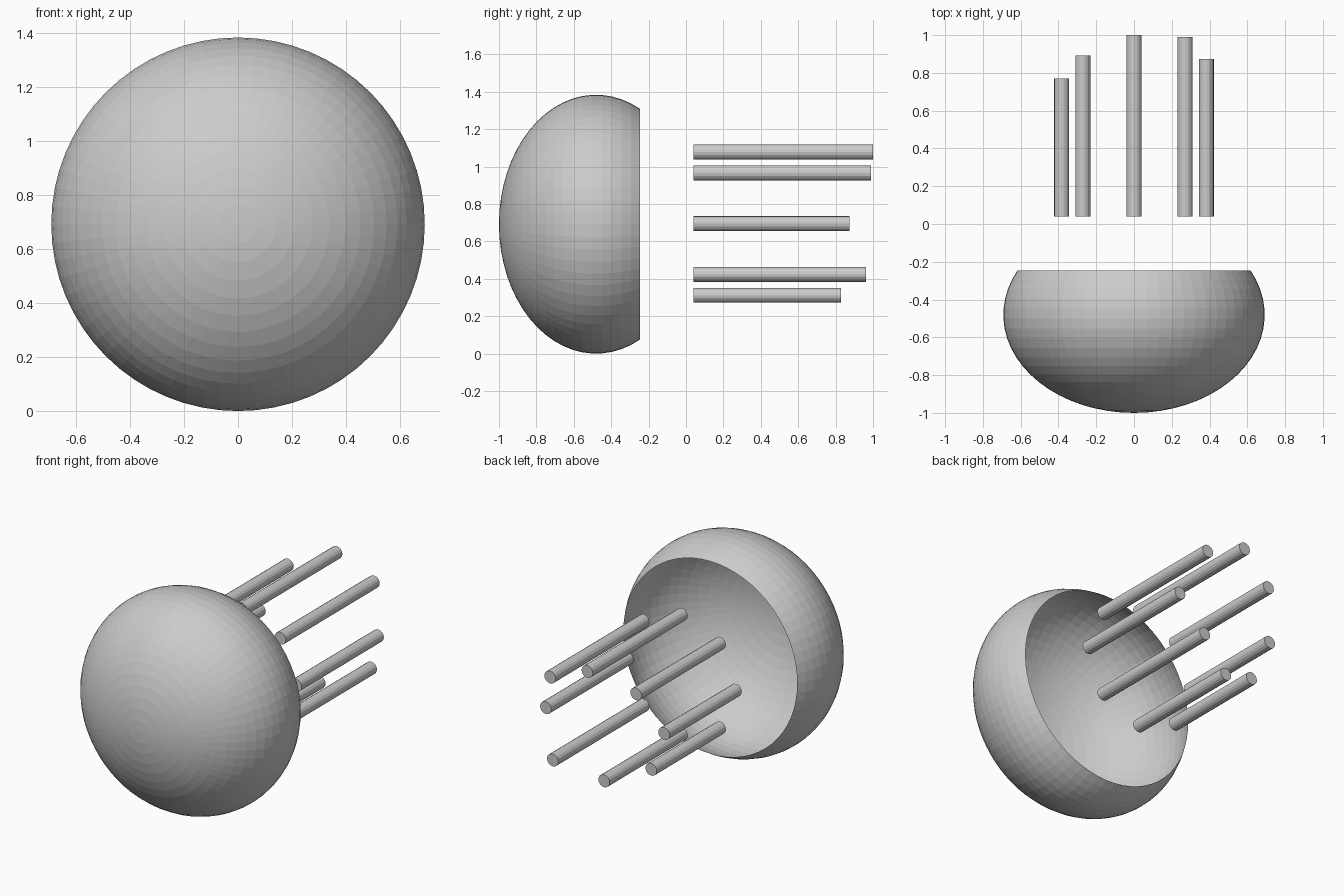
import bpy, bmesh
from math import sin, cos, pi

if "Cube" in bpy.data.objects:
    bpy.data.objects.remove(bpy.data.objects["Cube"])

R, DEPTH = 0.692, 0.519      # bell radius and half depth along y
CY, CZ = -0.481, 0.692       # bell centre


def make_object(name, bm):
    bmesh.ops.recalc_face_normals(bm, faces=bm.faces)
    mesh = bpy.data.meshes.new(name)
    bm.to_mesh(mesh)
    bm.free()
    ob = bpy.data.objects.new(name, mesh)
    bpy.context.collection.objects.link(ob)
    return ob


# Bell: open thin ellipsoid shell, pole towards the front
SEGS, RINGS, SWEEP = 64, 20, 0.65 * pi
bm = bmesh.new()
pole = bm.verts.new((0, CY - DEPTH, CZ))
prev = None
for i in range(1, RINGS + 1):
    t = SWEEP * i / RINGS
    r, y = R * sin(t), CY - DEPTH * cos(t)
    ring = [bm.verts.new((r * cos(2 * pi * k / SEGS), y, CZ + r * sin(2 * pi * k / SEGS)))
            for k in range(SEGS)]
    for k in range(SEGS):
        n = (k + 1) % SEGS
        if prev:
            bm.faces.new((prev[k], prev[n], ring[n], ring[k]))
        else:
            bm.faces.new((pole, ring[n], ring[k]))
    prev = ring
make_object("bell", bm)

# Tentacles: a ring of eight rods, counted from +x towards the top
START, RING_R, ROD_R, SIDES = 0.04, 0.383, 0.04, 16
ENDS = [0.873, 0.99, 1.0, 0.893, 0.77, 0.74, 0.83, 0.963]
for j, end in enumerate(ENDS):
    a = j * pi / 4
    cx, cz = RING_R * cos(a), CZ + 0.003 + RING_R * sin(a)
    bm = bmesh.new()
    loops = [[bm.verts.new((cx + ROD_R * cos(2 * pi * k / SIDES), y,
                            cz + ROD_R * sin(2 * pi * k / SIDES)))
              for k in range(SIDES)] for y in (START, end)]
    for k in range(SIDES):
        n = (k + 1) % SIDES
        bm.faces.new((loops[0][k], loops[0][n], loops[1][n], loops[1][k]))
    for loop in loops:
        bm.faces.new(loop)
    make_object(f"tentacle_{j + 1}", bm)
